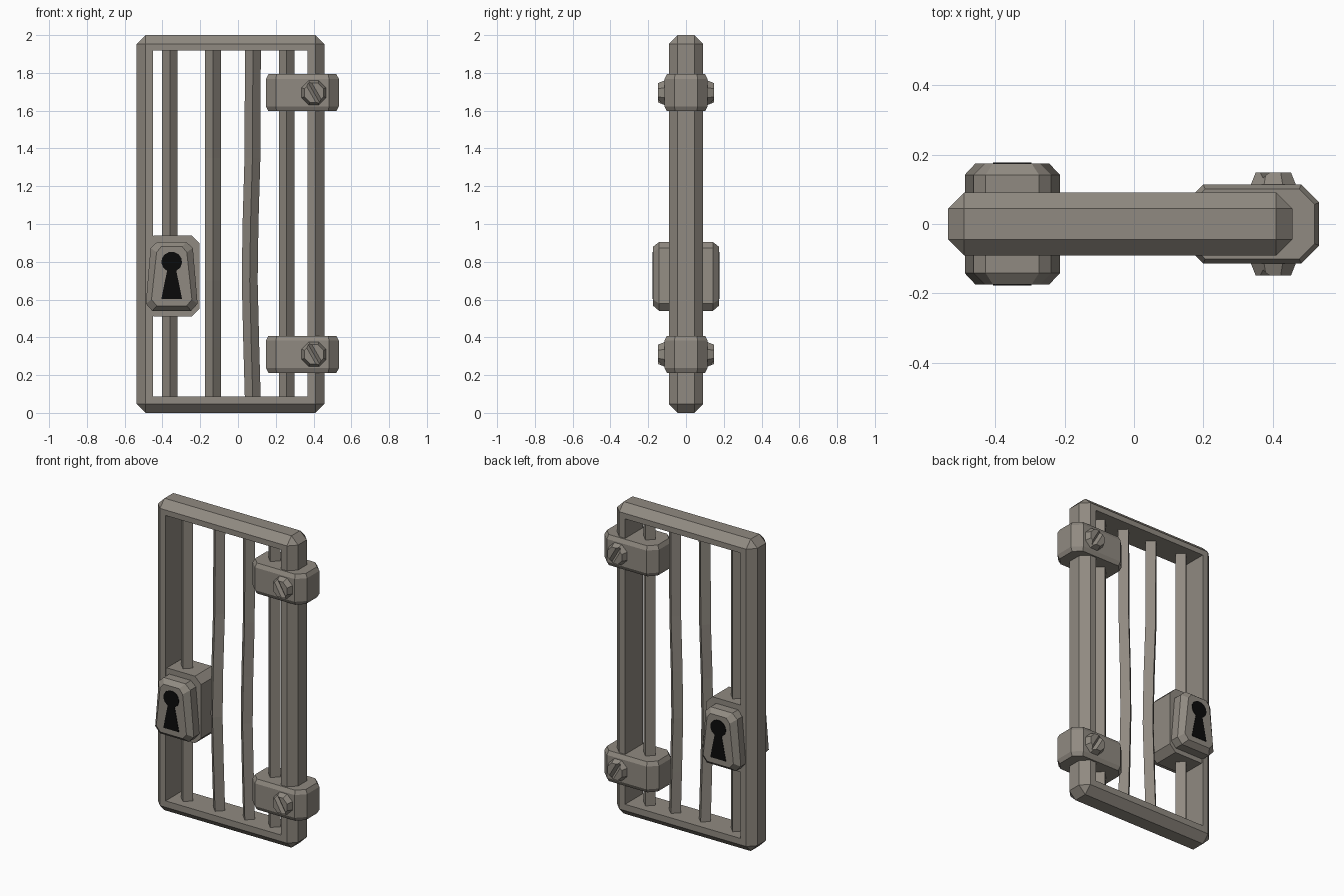
import bpy, bmesh, math
from mathutils import Vector

if "Cube" in bpy.data.objects:
    bpy.data.objects.remove(bpy.data.objects["Cube"])


def material(name, rgb):
    m = bpy.data.materials.new(name)
    m.diffuse_color = (*rgb, 1)
    m.use_nodes = True
    m.node_tree.nodes["Principled BSDF"].inputs["Base Color"].default_value = m.diffuse_color
    return m


IRON = material("warm_grey_iron", (0.28, 0.255, 0.22))
BLACK = material("keyhole_black", (0.003, 0.003, 0.003))


def loft(name, rings, mat=IRON):
    """Skin a list of equal-length point rings and cap both ends."""
    bm = bmesh.new()
    vs = [[bm.verts.new(p) for p in ring] for ring in rings]
    n = len(vs[0])
    for a, b in zip(vs, vs[1:]):
        for i in range(n):
            j = (i + 1) % n
            bm.faces.new((a[i], a[j], b[j], b[i]))
    bm.faces.new(vs[0])
    bm.faces.new(vs[-1])
    bmesh.ops.recalc_face_normals(bm, faces=bm.faces)
    me = bpy.data.meshes.new(name)
    bm.to_mesh(me)
    bm.free()
    ob = bpy.data.objects.new(name, me)
    bpy.context.collection.objects.link(ob)
    me.materials.append(mat)
    return ob


def box(name, x0, x1, y0, y1, z0, z1):
    return loft(name, [[(x0, y0, z), (x1, y0, z), (x1, y1, z), (x0, y1, z)] for z in (z0, z1)])


def apply(ob, mod):
    bpy.context.view_layer.objects.active = ob
    bpy.ops.object.modifier_apply(modifier=mod.name)


def cut(ob, cutter):
    cutter.hide_render = True
    mod = ob.modifiers.new("cut", 'BOOLEAN')
    mod.operation, mod.object, mod.solver = 'DIFFERENCE', cutter, 'EXACT'
    apply(ob, mod)
    bpy.data.objects.remove(cutter)


def chamfered(x0, x1, y0, y1, c):
    return [(x0 + c, y0), (x1 - c, y0), (x1, y0 + c), (x1, y1 - c),
            (x1 - c, y1), (x0 + c, y1), (x0, y1 - c), (x0, y0 + c)]


# Door frame: bevelled slab with a sharp rectangular opening
frame = box("door_frame", -0.537, 0.457, -0.091, 0.091, 0, 2)
bev = frame.modifiers.new("bevel", 'BEVEL')
bev.width, bev.segments = 0.047, 1
apply(frame, bev)
cut(frame, box("opening_cutter", -0.45, 0.368, -0.3, 0.3, 0.088, 1.918))

# Diamond-section bars; the two middle ones are bent
R = 0.042
for k, (bx, dx, dy) in enumerate([(-0.361, 0, 0), (-0.132, 0, -0.028),
                                  (0.079, -0.017, 0), (0.258, 0, 0)]):
    heights = [(0.05, 0), (0.35, 0.5), (0.7, 1), (1.0, 0.75), (1.35, 0.15), (1.95, 0)]
    if not (dx or dy):
        heights = [heights[0], heights[-1]]
    loft(f"bar_{k + 1}", [[(bx + dx * w + R * a, dy * w + R * b, z)
                           for a, b in ((1, 0), (0, 1), (-1, 0), (0, -1))] for z, w in heights])

# Lock block between the frame faces
outline = chamfered(-0.488, -0.203, 0.51, 0.94, 0.043)
loft("lock_block", [[(x, y, z) for x, z in outline] for y in (-0.085, 0.085)])

# Tapered lock plates and keyholes, front and back
LX = -0.351
outer = [(0.077, 0.905), (0.112, 0.873), (0.137, 0.578), (0.103, 0.54)]
inner = [(0.056, 0.88), (0.08, 0.85), (0.107, 0.6), (0.079, 0.567)]


def mirrored(half):
    return half + [(-x, z) for x, z in reversed(half)]


arc = [math.radians(a) for a in range(75, -61, -27)]
key = [(0.055 * math.cos(a), 0.8 + 0.053 * math.sin(a)) for a in arc]
key += [(0.024, 0.755), (0.055, 0.602)]
for side, label in ((-1, "front"), (1, "back")):
    loft(f"lock_plate_{label}", [[(LX + x, side * y, z) for x, z in mirrored(prof)]
                                 for prof, y in ((outer, 0.05), (outer, 0.142), (inner, 0.174))])
    loft(f"keyhole_{label}", [[(LX + x, side * y, z) for x, z in mirrored(key)]
                              for y in (0.171, 0.177)], BLACK)

# Hinge clamps with slotted screws on both sides
for zc, level in ((0.31, "lower"), (1.695, "upper")):
    rings = []
    for dz, inset in ((-0.098, 0.013), (-0.073, 0), (0.073, 0), (0.098, 0.013)):
        pts = chamfered(0.148 + inset, 0.534 - inset, -0.114 + inset, 0.114 - inset, 0.052 - inset * 0.6)
        rings.append([(x, y, zc + dz) for x, y in pts])
    loft(f"hinge_{level}", rings)
    for side, label in ((-1, "front"), (1, "back")):
        c = Vector((0.402, 0, zc))
        ang = [math.pi / 8 + i * math.pi / 4 for i in range(8)]
        screw = loft(f"screw_{level}_{label}",
                     [[c + Vector((r * math.cos(a), side * y, r * math.sin(a))) for a in ang]
                      for r, y in ((0.07, 0.09), (0.07, 0.114), (0.055, 0.149))])
        # V-shaped slot running diagonally across the head
        d = Vector((-0.5, 0, 0.866))
        n = Vector((0.866, 0, 0.5))
        tri = [(-0.036, 0.169), (0.036, 0.169), (0, 0.132)]
        cut(screw, loft("slot_cutter", [[c + d * t + n * u + Vector((0, side * y, 0)) for u, y in tri]
                                        for t in (-0.12, 0.12)]))
